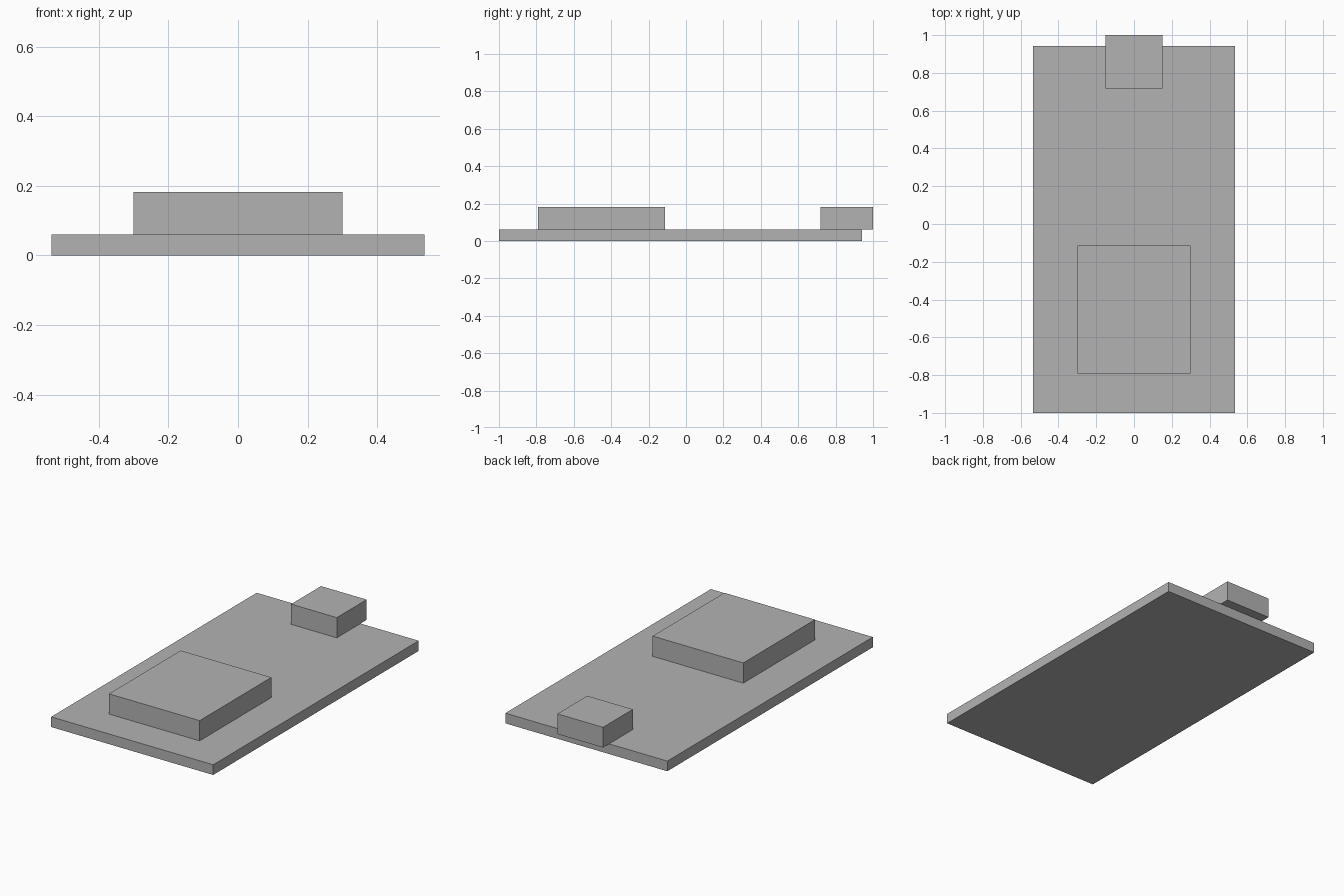
import bpy
from mathutils import Matrix, Vector
import bmesh

cube = bpy.data.objects.get("Cube")
if cube:
    bpy.data.objects.remove(cube, do_unlink=True)

# Single flat grey
grey = bpy.data.materials.new("plain grey")
grey.use_nodes = True
grey.diffuse_color = (0.45, 0.45, 0.45, 1)
grey.node_tree.nodes["Principled BSDF"].inputs["Base Color"].default_value = grey.diffuse_color


def box(name, low, high):
    """Axis-aligned box between two opposite corners."""
    low, high = Vector(low), Vector(high)
    bm = bmesh.new()
    bmesh.ops.create_cube(bm, size=1, matrix=Matrix.Diagonal((*(high - low), 1)))
    mesh = bpy.data.meshes.new(name)
    bm.to_mesh(mesh)
    bm.free()
    mesh.materials.append(grey)
    obj = bpy.data.objects.new(name, mesh)
    obj.location = (low + high) / 2
    bpy.context.collection.objects.link(obj)
    return obj


BOARD_TOP = 0.061
BLOCK_TOP = 0.182

# Flat board
box("board", (-0.536, -1, 0), (0.536, 0.942, BOARD_TOP))
# Large square block near the front
box("chip_block", (-0.3, -0.791, BOARD_TOP), (0.3, -0.113, BLOCK_TOP))
# Small block overhanging the back edge
box("connector_block", (-0.151, 0.718, BOARD_TOP), (0.151, 1, BLOCK_TOP))
